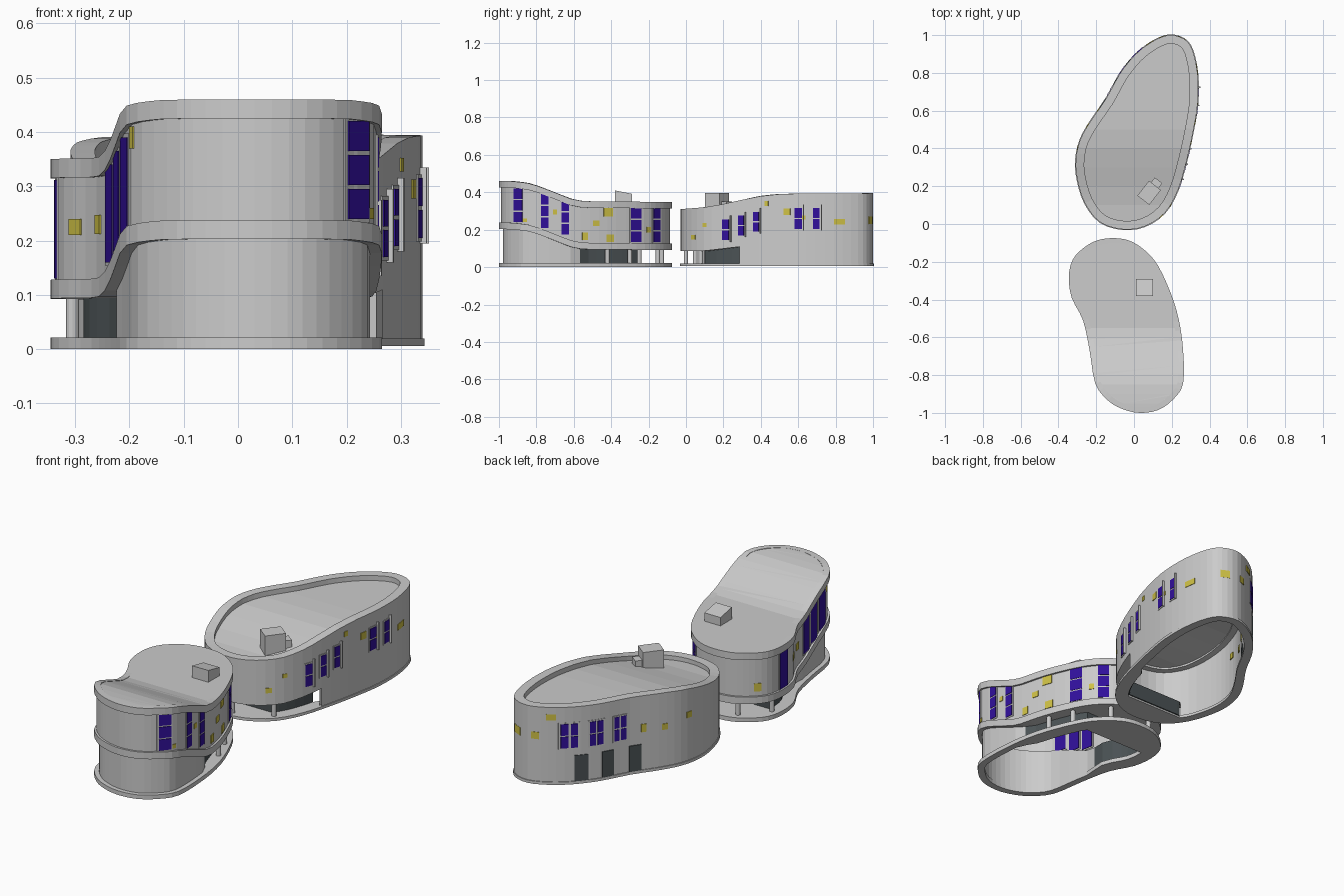
import bpy, bmesh, math
from mathutils import Vector, Matrix

if "Cube" in bpy.data.objects:
    bpy.data.objects.remove(bpy.data.objects["Cube"])


def mat(name, c):
    m = bpy.data.materials.new(name)
    m.diffuse_color = (*c, 1)
    m.use_nodes = True
    m.node_tree.nodes["Principled BSDF"].inputs["Base Color"].default_value = m.diffuse_color
    return m


BLUE = mat("blue_glass", (0.03, 0.005, 0.33))
YELLOW = mat("yellow_tile", (0.62, 0.53, 0.06))
DARK = mat("dark_glass", (0.07, 0.085, 0.09))


def finish(bm, name, m=None):
    bmesh.ops.recalc_face_normals(bm, faces=bm.faces)
    me = bpy.data.meshes.new(name)
    bm.to_mesh(me)
    bm.free()
    o = bpy.data.objects.new(name, me)
    bpy.context.collection.objects.link(o)
    if m:
        me.materials.append(m)
    return o


def smooth(pts, n=3):
    """closed Catmull-Rom outline"""
    P, out = [Vector(p) for p in pts], []
    k = len(P)
    for i in range(k):
        a, b, c, d = (P[(i + j) % k] for j in (-1, 0, 1, 2))
        for s in range(n):
            t = s / n
            out.append(0.5 * (2 * b + (c - a) * t + (2 * a - 5 * b + 4 * c - d) * t * t
                              + (3 * b - a - 3 * c + d) * t ** 3))
    return out


def inset(o, d):
    """move a counter-clockwise outline inward; d is a number or a function of the point"""
    res = []
    for i, p in enumerate(o):
        t = (o[(i + 1) % len(o)] - o[i - 1]).normalized()
        res.append(p + Vector((-t.y, t.x)) * (d(p) if callable(d) else d))
    return res


def profile(table):
    def f(y):
        for (a, za), (b, zb) in zip(table, table[1:]):
            if y <= b:
                return za + (zb - za) * max(0, (y - a) / (b - a))
        return table[-1][1]
    return f


def ring(name, outer, inner, lo, hi, m=None, keep=lambda p: True):
    """closed band between two outlines, with bottom and top heights that follow y"""
    bm = bmesh.new()
    n = len(outer)
    V = []
    for a, b in zip(outer, inner):
        V.append([bm.verts.new((p.x, p.y, h(a.y))) for p, h in
                  ((a, lo), (a, hi), (b, hi), (b, lo))])
    for i in range(n):
        j = (i + 1) % n
        if keep((outer[i] + outer[j]) / 2):
            for k in range(4):
                l = (k + 1) % 4
                bm.faces.new((V[i][k], V[j][k], V[j][l], V[i][l]))
    bmesh.ops.delete(bm, geom=[v for v in bm.verts if not v.link_faces], context='VERTS')
    return finish(bm, name, m)


def roof(name, outline, f):
    """sheet sliced across y and bent to the height profile"""
    bm = bmesh.new()
    bm.faces.new([bm.verts.new((p.x, p.y, 0)) for p in outline])
    for i in range(-19, 20):
        bmesh.ops.bisect_plane(bm, geom=bm.verts[:] + bm.edges[:] + bm.faces[:],
                               plane_co=(0, i * 0.05, 0), plane_no=(0, 1, 0))
    bmesh.ops.triangulate(bm, faces=bm.faces[:])
    for v in bm.verts:
        v.co.z = f(v.co.y)
    return finish(bm, name)


def at(o, side, y):
    """point of the outline at y on the left (-1) or right (1) side"""
    xs = []
    for i, p in enumerate(o):
        q = o[(i + 1) % len(o)]
        if (p.y - y) * (q.y - y) <= 0 and p.y != q.y:
            xs.append(p.x + (q.x - p.x) * (y - p.y) / (q.y - p.y))
    return Vector(((max(xs) if side > 0 else min(xs)), y))


def panel(name, o, side, y0, y1, z0, z1, m=None, out=0.005, back=0.016):
    a, b = at(o, side, y0), at(o, side, y1)
    t = (b - a).normalized()
    nrm = Vector((t.y, -t.x)) * side
    bm = bmesh.new()
    vs = [bm.verts.new((*(p + nrm * d), z)) for d in (-back, out)
          for p, z in ((a, z0), (b, z0), (b, z1), (a, z1))]
    bm.faces.new(vs[:4])
    bm.faces.new(vs[4:])
    for k in range(4):
        l = (k + 1) % 4
        bm.faces.new((vs[k], vs[l], vs[l + 4], vs[k + 4]))
    return finish(bm, name, m)


def window(name, o, side, y0, y1, z0, z1, cols, rows, gap=0.007):
    panel(name + "_frame", o, side, y0 - gap, y1 + gap, z0 - gap, z1 + gap, None, 0.003, 0.013)
    w, h = (y1 - y0 + gap) / cols, (z1 - z0 + gap) / rows
    for i in range(cols):
        for j in range(rows):
            panel(name + "_pane", o, side, y0 + i * w, y0 + (i + 1) * w - gap,
                  z0 + j * h, z0 + (j + 1) * h - gap, BLUE)


def column(name, x, y, z1):
    bm = bmesh.new()
    bmesh.ops.create_cone(bm, cap_ends=True, segments=12, radius1=0.012, radius2=0.012,
                          depth=z1 - 0.01, matrix=Matrix.Translation((x, y, (z1 + 0.01) / 2)))
    finish(bm, name)


def box(name, c, size, rot=0, drop=0):
    bm = bmesh.new()
    bmesh.ops.create_cube(bm, size=1)
    for v in bm.verts:
        top = v.co.z > 0 and v.co.y > 0
        v.co = Vector([v.co[k] * size[k] for k in range(3)])
        v.co.z -= drop * top
    bm.transform(Matrix.Translation(c) @ Matrix.Rotation(rot, 4, 'Z'))
    finish(bm, name)


# ---------- front building ----------
A = smooth([(-.345, -.28), (-.33, -.39), (-.27, -.51), (-.235, -.67), (-.205, -.845),
            (-.137, -.935), (-.06, -.98), (.03, -1), (.127, -.985), (.206, -.93), (.26, -.845),
            (.26, -.67), (.238, -.51), (.196, -.37), (.127, -.22), (.058, -.14), (-.02, -.09),
            (-.1, -.075), (-.19, -.085), (-.265, -.125), (-.325, -.19)])
top_a = profile([(-1, .46), (-.93, .459), (-.85, .45), (-.78, .43), (-.7, .398), (-.62, .366),
                 (-.55, .352), (-.07, .348)])
low_a = lambda y: top_a(y) - 0.257
ledge_a = lambda y: low_a(y) + 0.035
step = profile([(-.6, .022), (-.5, .06), (0, .06)])
ground_a = [Vector((p.x, min(p.y, -.26))) for p in inset(A, lambda p: step(p.y))]
ring("front_base", A, inset(ground_a, 0.012), lambda y: 0, lambda y: .021)
ring("front_ground_wall", ground_a, inset(ground_a, .008), lambda y: .01, ledge_a,
     None, lambda p: p.y < -.555)
ring("front_ground_glass", ground_a, inset(ground_a, .006), lambda y: .015, ledge_a,
     DARK, lambda p: p.y >= -.555)
ring("front_floor_ledge", A, ground_a, low_a, ledge_a)
wall_a = inset(A, .01)
ring("front_upper_wall", wall_a, inset(A, .02), ledge_a, lambda y: top_a(y) - .02)
ring("front_roof_ledge", A, inset(A, .03), lambda y: top_a(y) - .035, top_a)
roof("front_roof", inset(A, .028), top_a)
box("front_chimney", (.055, -.335, .37), (.09, .09, .08), 0, .018)
for x, y in ((.185, -.42), (.135, -.3), (.02, -.15), (-.2, -.13), (-.305, -.25)):
    column("front_column", x, y, .11)
# windows of the front building
for y0, y1, z0, z1 in ((-.92, -.875, .24, .42), (-.775, -.735, .21, .39),
                       (-.665, -.625, .175, .355), (-.295, -.24, .135, .315),
                       (-.175, -.14, .135, .315)):
    window("front_right_window", wall_a, 1, y0, y1, z0, z1, 1, 3)
for y0, y1, z0, z1 in ((-.33, -.27, .13, .312), (-.65, -.59, .16, .34),
                       (-.73, -.67, .18, .365), (-.82, -.755, .21, .39)):
    window("front_left_window", wall_a, -1, y0, y1, z0, z1, 1, 1)
for s, y, z, w, h in ((1, -.86, .25, .02, .02), (1, -.7, .295, .02, .025), (1, -.54, .165, .03, .04),
                      (1, -.48, .235, .035, .03), (1, -.415, .295, .05, .05),
                      (1, -.405, .155, .04, .04), (1, -.2, .2, .02, .03), (-1, -.43, .225, .04, .03),
                      (-1, -.52, .23, .03, .035), (-1, -.84, .39, .02, .04),
                      (-1, -.16, .17, .025, .04)):
    panel("front_tile", wall_a, s, y - w / 2, y + w / 2, z - h / 2, z + h / 2, YELLOW, .003)

# ---------- rear building ----------
B = smooth([(.058, -.012), (.164, .06), (.233, .18), (.28, .34), (.315, .5), (.337, .64),
            (.337, .79), (.31, .92), (.265, .98), (.185, 1), (.095, .965), (.005, .895),
            (-.075, .795), (-.15, .66), (-.23, .545), (-.285, .445), (-.308, .34),
            (-.3, .235), (-.26, .11), (-.18, .01), (-.06, -.028)])
top_b = profile([(-.03, .31), (.1, .32), (.2, .337), (.3, .36), (.4, .38), (.5, .39),
                 (.6, .393), (1, .395)])
open_b = profile([(-.03, .085), (.1, .087), (.31, .112), (1, .112)])
solid = lambda p: p.y > (.31 if p.x > -.06 else .09)
ground_b = [Vector((p.x, max(p.y, .1))) for p in
            inset(B, lambda p: .06 if p.x > 0 and p.y < .31 else .04)]
ring("rear_base", inset(B, -.004), ground_b, lambda y: .006, lambda y: .02)
inner_b = inset(B, .012)
ring("rear_upper_wall", B, inner_b, open_b, lambda y: top_b(y) - .01)
ring("rear_lower_wall", B, inner_b, lambda y: .012, lambda y: open_b(y) + .001, None, solid)
ring("rear_ground_glass", ground_b, inset(ground_b, .006), lambda y: .015, lambda y: open_b(y) + .005,
     DARK, lambda p: p.y < .31 and (p.x > 0 or p.y < .11))
ring("rear_soffit", B, ground_b, open_b, lambda y: open_b(y) + .01, None, lambda p: not solid(p))
ring("rear_parapet", B, inset(B, .045), lambda y: top_b(y) - .032, top_b)
roof("rear_roof", inset(B, .044), lambda y: top_b(y) - .025)
box("rear_chimney", (.08, .165, .345), (.08, .1, .1), math.radians(-38))
box("rear_chimney_vent", (.118, .215, .325), (.05, .04, .05), math.radians(-38))
for x, y in ((.145, .08), (-.03, .0), (-.18, .05)):
    column("rear_column", x, y, .09)
# windows, doors and tiles of the rear building
for y0, y1, z0, z1 in ((.195, .23, .145, .255), (.28, .31, .17, .275), (.36, .39, .19, .295),
                       (.58, .62, .205, .315), (.68, .715, .205, .315)):
    window("rear_right_window", B, 1, y0, y1, z0, z1, 1, 2)
    panel("rear_window_post", B, 1, y1 + .006, y1 + .012, z0 - .01, z1 + .02, None, .012)
for y in (.905, .808, .705):
    window("rear_left_window", B, -1, y - .027, y + .027, .19, .31, 2, 2)
for y in (.865, .76, .64):
    panel("rear_door", B, -1, y - .025, y + .025, .02, .15, DARK, .004)
for s, y, z, w, h in ((1, .04, .16, .02, .025), (1, .1, .225, .02, .02), (1, .43, .34, .02, .025),
                      (1, .54, .295, .035, .035), (1, .63, .265, .02, .02), (1, .82, .243, .06, .03),
                      (1, .985, .25, .02, .04), (-1, .957, .345, .025, .03), (-1, .99, .25, .012, .035),
                      (-1, .605, .23, .02, .04), (-1, .52, .22, .025, .03), (-1, .4, .25, .03, .03)):
    panel("rear_tile", B, s, y - w / 2, y + w / 2, z - h / 2, z + h / 2, YELLOW, .003)
